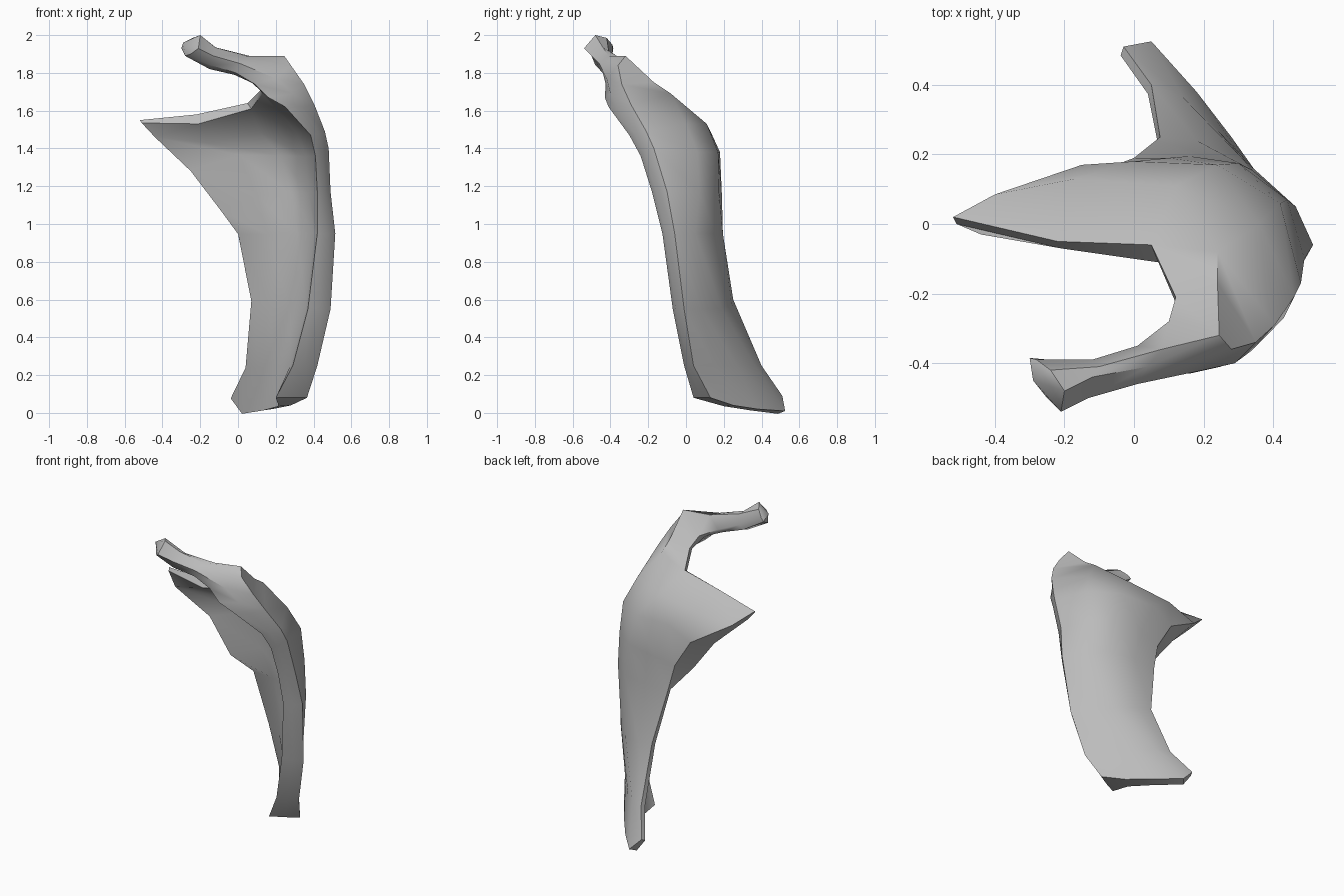
import bpy, bmesh
from mathutils import Vector

bone = bpy.data.materials.new("bone grey")
bone.diffuse_color = (0.5, 0.5, 0.5, 1)

# Blade: outer surface rows from the foot upward, thin edge to thick edge
outer = [
    [(-.03, .51, .09), (.05, .525, .01), (.18, .38, .02), (.28, .25, .04), (.365, .13, .08)],
    [(.05, .40, .25), (.14, .365, .25), (.24, .27, .25), (.34, .15, .25), (.42, .04, .25)],
    [(.075, .25, .60), (.18, .24, .58), (.31, .19, .55), (.42, .08, .55), (.49, -.01, .55)],
    [(.00, .19, .95), (.16, .195, .95), (.34, .155, .95), (.465, .05, .95), (.515, -.06, .95)],
    [(-.04, .175, 1.12), (.10, .19, 1.15), (.30, .175, 1.17), (.44, .07, 1.17), (.49, -.10, 1.17)],
    [(-.15, .17, 1.30), (.00, .18, 1.38), (.24, .17, 1.38), (.42, .06, 1.38), (.48, -.17, 1.40)],
    [(-.40, .085, 1.45), (-.17, .13, 1.49), (.12, .11, 1.53), (.36, .00, 1.53), (.46, -.21, 1.49)],
    [(-.52, .02, 1.55), (-.22, -.05, 1.58), (.05, -.06, 1.64), (.24, -.08, 1.69), (.405, -.29, 1.63)],
]
# inner corners of the thick edge and of the thin edge, one per row
thick_edge = [(.20, .04, .08), (.29, -.01, .25), (.37, -.07, .55), (.42, -.125, .95),
              (.42, -.18, 1.17), (.41, -.24, 1.36), (.385, -.30, 1.47), (.25, -.41, 1.62)]
thin_edge = {4: (-.09, .05, 1.07), 5: (-.25, .06, 1.28), 6: (-.44, -.03, 1.46), 7: (-.51, .00, 1.535)}
thickness = [.03, .05, .06, .08, 0]
grid = [[Vector(p) for p in row] for row in outer]
rings = []
for r, row in enumerate(grid):
    inner = []
    for c, p in enumerate(row):
        along = row[min(c + 1, 4)] - row[max(c - 1, 0)]
        up = grid[min(r + 1, 7)][c] - grid[max(r - 1, 0)][c]
        n = along.cross(up).normalized()
        if n.dot(Vector((-1, -1, -.3))) < 0:
            n = -n
        bump = .04 if c == 1 and r in (4, 5, 6) else 0
        inner.append(p + n * (thickness[c] + bump))
    inner[4] = Vector(thick_edge[r])
    if r in thin_edge:
        inner[0] = Vector(thin_edge[r])
    if r == 7:  # the top row flares into the hood
        inner[1:4] = [Vector((-.21, -.07, 1.53)), Vector((.07, -.11, 1.61)), Vector((.20, -.16, 1.61))]
    # rounded rim point along the thick edge
    bulge = .005 if r < 2 else .018
    rim = (row[4] + inner[4]) / 2 + (row[4] - row[3]).normalized() * bulge
    rings.append(row + [rim] + inner[::-1])

# Hood and hooked arm, continuing from the thick half of the top row
hook = [
    [(.12, -.21, 1.71), (.24, -.17, 1.75), (.35, -.34, 1.74), (.29, -.40, 1.69),
     (.16, -.43, 1.67), (.17, -.31, 1.67), (.13, -.25, 1.69)],
    [(.10, -.28, 1.77), (.245, -.32, 1.89), (.28, -.36, 1.84), (.20, -.42, 1.77),
     (.09, -.425, 1.74), (.07, -.39, 1.75), (.08, -.32, 1.76)],
    [(.01, -.35, 1.81), (.08, -.36, 1.885), (.04, -.41, 1.89), (.01, -.46, 1.85),
     (-.01, -.44, 1.80), (-.02, -.40, 1.79), (-.01, -.37, 1.79)],
    [(-.12, -.39, 1.86), (-.10, -.41, 1.92), (-.12, -.44, 1.935), (-.13, -.50, 1.89),
     (-.14, -.48, 1.84), (-.15, -.44, 1.82), (-.14, -.40, 1.83)],
    [(-.28, -.39, 1.95), (-.24, -.42, 1.985), (-.20, -.48, 2.0), (-.21, -.54, 1.93),
     (-.25, -.50, 1.90), (-.28, -.46, 1.89), (-.30, -.385, 1.93)],
]

bm = bmesh.new()


def bridge(a, b):
    for i in range(len(a)):
        j = (i + 1) % len(a)
        bm.faces.new((a[i], a[j], b[j], b[i]))


blade = [[bm.verts.new(p) for p in ring] for ring in rings]
for a, b in zip(blade, blade[1:]):
    bridge(a, b)

# foot underside and the free upper rim of the wing
foot, top = blade[0], blade[-1]
for c in range(4):
    bm.faces.new((foot[c], foot[c + 1], foot[9 - c], foot[10 - c]))
bm.faces.new((foot[4], foot[5], foot[6]))
for c in range(2):
    bm.faces.new((top[c], top[c + 1], top[9 - c], top[10 - c]))

# arm
arm = [top[2:9]] + [[bm.verts.new(p) for p in ring] for ring in hook]
for a, b in zip(arm, arm[1:]):
    bridge(a, b)
tip = bm.verts.new((-.29, -.45, 1.96))
for i in range(7):
    bm.faces.new((arm[-1][i], arm[-1][(i + 1) % 7], tip))

bmesh.ops.recalc_face_normals(bm, faces=bm.faces)
mesh = bpy.data.meshes.new("hooked_blade")
bm.to_mesh(mesh)
bm.free()
mesh.materials.append(bone)
ob = bpy.data.objects.new("hooked_blade", mesh)
bpy.context.collection.objects.link(ob)
bpy.context.view_layer.objects.active = ob
ob.select_set(True)
bpy.ops.object.shade_smooth_by_angle(angle=0.75)
